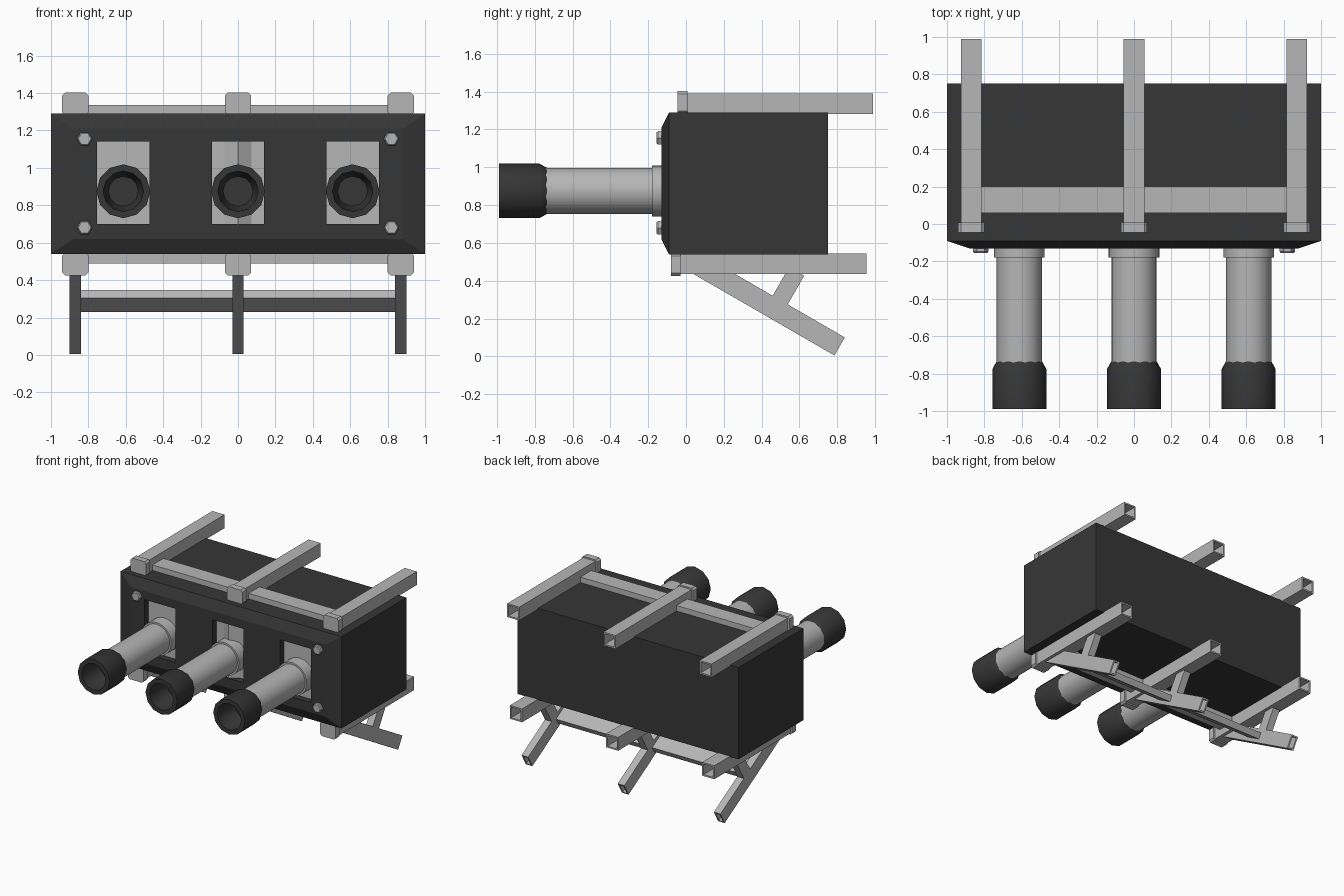
import bpy, bmesh, math
from mathutils import Matrix

if "Cube" in bpy.data.objects:
    bpy.data.objects.remove(bpy.data.objects["Cube"])


def material(name, v):
    m = bpy.data.materials.new(name)
    m.diffuse_color = (v, v, v, 1)
    m.use_nodes = True
    m.node_tree.nodes["Principled BSDF"].inputs["Base Color"].default_value = m.diffuse_color
    return m


DARK = material("charcoal", 0.037)
LIGHT = material("light grey", 0.47)


def make(name, verts, faces, mat, smooth=False):
    me = bpy.data.meshes.new(name)
    me.from_pydata(verts, [], faces)
    bm = bmesh.new()
    bm.from_mesh(me)
    bmesh.ops.recalc_face_normals(bm, faces=bm.faces)
    bm.to_mesh(me)
    bm.free()
    me.materials.append(mat)
    ob = bpy.data.objects.new(name, me)
    bpy.context.collection.objects.link(ob)
    if smooth:
        bpy.ops.object.select_all(action='DESELECT')
        ob.select_set(True)
        bpy.context.view_layer.objects.active = ob
        bpy.ops.object.shade_smooth_by_angle(angle=math.radians(35))
    return ob


def loft(rings, closed=False):
    """Join rings of equal size; cap the ends, or close the loop end to start."""
    n = len(rings[0])
    verts = [p for r in rings for p in r]
    k = len(rings)
    faces = []
    for i in range(k if closed else k - 1):
        a, b = i * n, ((i + 1) % k) * n
        for j in range(n):
            faces.append((a + j, a + (j + 1) % n, b + (j + 1) % n, b + j))
    if not closed:
        faces += [tuple(range(n)), tuple(range((k - 1) * n, k * n))]
    return verts, faces


def rect(x, z, y):
    return [(-x, y, -z), (x, y, -z), (x, y, z), (-x, y, z)]


def box(name, lo, hi, mat):
    c = [(a + b) / 2 for a, b in zip(lo, hi)]
    h = [(b - a) / 2 for a, b in zip(lo, hi)]
    ob = make(name, *loft([rect(h[0], h[2], -h[1]), rect(h[0], h[2], h[1])]), mat)
    ob.location = c
    return ob


def square_tube(name, w, h, length, mat, wall=0.012):
    """Open rectangular tube running along y from its origin."""
    rings = [rect(w / 2, h / 2, 0), rect(w / 2, h / 2, length),
             rect(w / 2 - wall, h / 2 - wall, length), rect(w / 2 - wall, h / 2 - wall, 0)]
    return make(name, *loft(rings, True), mat)


def turned(name, profile, sides, mat, loc):
    """Turned part along y from (y, radius) pairs."""
    rings = [[(r * math.sin(2 * math.pi * j / sides), y, r * math.cos(2 * math.pi * j / sides))
              for j in range(sides)] for y, r in profile]
    ob = make(name, *loft(rings), mat, True)
    ob.location = loc
    return ob


# Housing with a chamfered front
def ring(x, z0, z1, y):
    return [(-x, y, z0), (x, y, z0), (x, y, z1), (-x, y, z1)]


housing = make("housing", *loft([ring(0.88, 0.62, 1.21, -0.13), ring(1, 0.54, 1.29, -0.09),
                                 ring(1, 0.54, 1.29, 0.75)]), DARK)

AXIS = 0.875
for i, x in enumerate((-0.613, 0, 0.613)):
    # Recessed window with a light backing panel
    cut = box(f"window_cutter_{i}", (x - 0.14, -0.3, 0.70), (x + 0.14, -0.07, 1.14), DARK)
    cut.hide_render = True
    cut.hide_viewport = True
    mod = housing.modifiers.new("window", 'BOOLEAN')
    mod.operation = 'DIFFERENCE'
    mod.solver = 'EXACT'
    mod.object = cut
    box(f"window_panel_{i}", (x - 0.14, -0.08, 0.70), (x + 0.14, -0.069, 1.14), LIGHT)
    # Collar, barrel and hollow muzzle
    turned(f"collar_{i}", [(-0.18, 0.135), (-0.075, 0.135)], 24, LIGHT, (x, 0, AXIS))
    turned(f"barrel_{i}", [(-0.76, 0.121), (-0.1, 0.121)], 24, LIGHT, (x, 0, AXIS))
    turned(f"muzzle_{i}", [(-0.80, 0.08), (-0.90, 0.105), (-0.99, 0.108), (-0.99, 0.144),
                           (-0.775, 0.144), (-0.735, 0.122), (-0.735, 0.10)], 12, DARK, (x, 0, AXIS))

# Wedge post in the middle window
make("middle_post", *loft([[(-0.08, -0.075, z), (0, -0.125, z), (0.08, -0.075, z)]
                           for z in (0.70, 1.14)]), LIGHT)

# Hex bolts
for x in (-0.82, 0.82):
    for z in (0.68, 1.155):
        b = turned("bolt", [(-0.156, 0.034), (-0.148, 0.041), (-0.125, 0.041)], 6, LIGHT, (x, 0, z))
        b.rotation_euler.y = math.radians(30)


def end_cap(name, x, y, z):
    c = box(name, (x - 0.07, y, z - 0.06), (x + 0.07, y + 0.052, z + 0.06), LIGHT)
    bv = c.modifiers.new("soft corners", 'BEVEL')
    bv.width = 0.015
    bv.segments = 1
    # Bevel only the edges running front to back
    att = c.data.attributes.new("bevel_weight_edge", 'FLOAT', 'EDGE')
    for e in c.data.edges:
        p, q = (c.data.vertices[v].co for v in e.vertices)
        att.data[e.index].value = 1.0 if abs(p.y - q.y) > 0.01 else 0.0
    bv.limit_method = 'WEIGHT'


TILT = Matrix.Rotation(math.radians(-30), 4, 'X')
FOOT = Matrix.Translation((0, 0.785, 0.005)) @ TILT   # lower foot corner, y along the leg

for x in (-0.87, 0, 0.87):
    # Upper and lower rails with end caps
    t = square_tube("top_rail", 0.11, 0.11, 1.01, LIGHT)
    t.location = (x, -0.02, 1.336)
    end_cap("top_rail_cap", x, -0.045, 1.342)
    t = square_tube("bottom_rail", 0.11, 0.11, 1.0, LIGHT)
    t.location = (x, -0.045, 0.49)
    end_cap("bottom_rail_cap", x, -0.08, 0.485)
    # Sloping leg and its strut
    leg = square_tube("leg", 0.06, 0.11, 0.87, LIGHT)
    leg.matrix_world = Matrix.Translation((x, 0, 0)) @ FOOT @ Matrix.Translation((0, -0.87, 0.055))
    strut = box("strut", (-0.03, -0.046, 0), (0.03, 0.046, 0.19), LIGHT)
    strut.matrix_world = (Matrix.Translation((x, 0, 0)) @ FOOT
                          @ Matrix.Translation((0, -0.395, 0.19)))

# Cross bars between rails and between legs
box("top_cross_bar", (-0.85, 0.06, 1.285), (0.85, 0.20, 1.335), LIGHT)
box("bottom_cross_bar", (-0.85, 0.03, 0.49), (0.85, 0.17, 0.545), LIGHT)
bar = box("leg_cross_bar", (-0.86, -0.075, -0.025), (0.86, 0.075, 0.025), LIGHT)
bar.matrix_world = FOOT @ Matrix.Translation((0, -0.473, 0.055))
